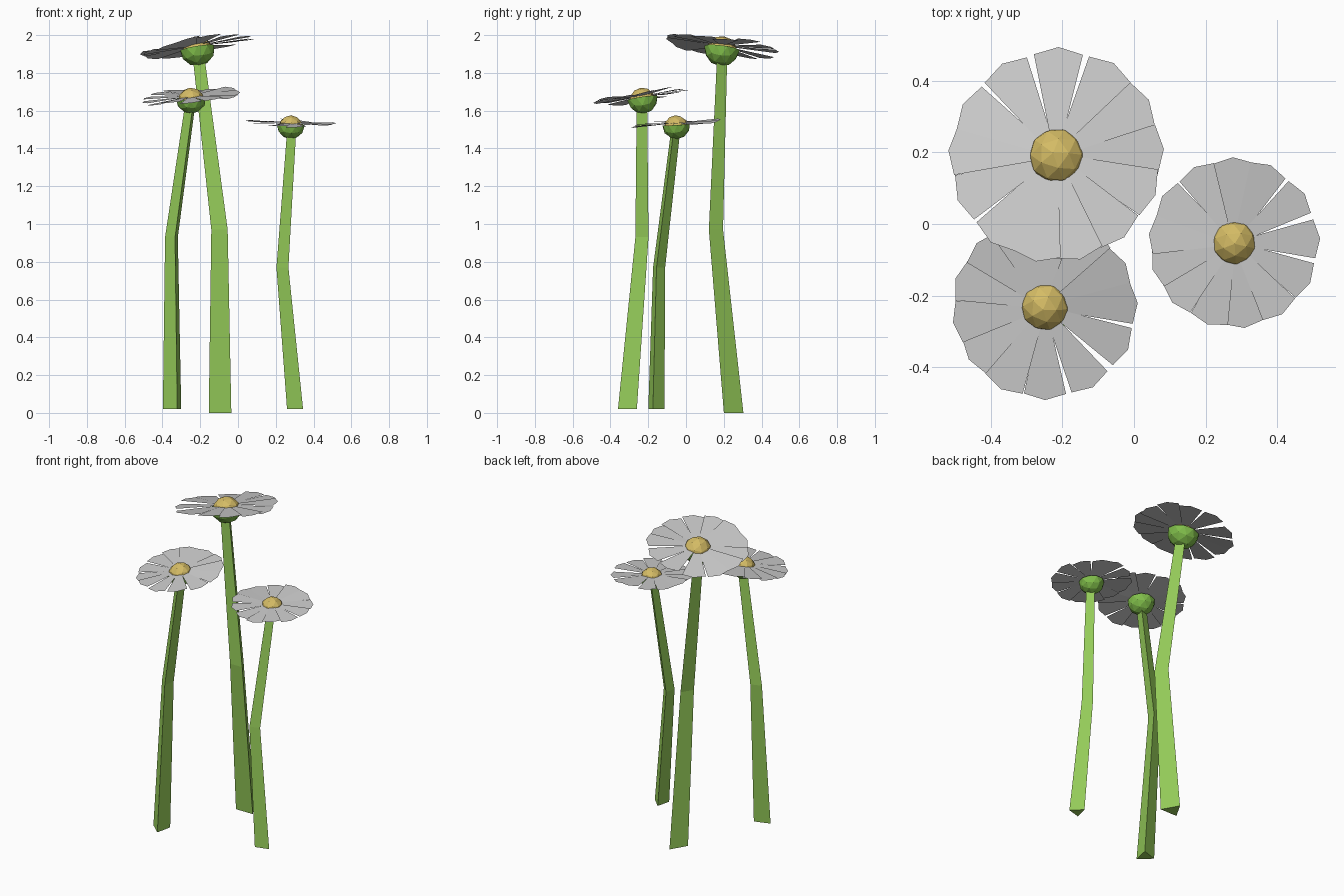
import bpy, bmesh, math, random
from mathutils import Vector, Matrix

if "Cube" in bpy.data.objects:
    bpy.data.objects.remove(bpy.data.objects["Cube"])


def material(name, rgb):
    m = bpy.data.materials.new(name)
    m.diffuse_color = (*rgb, 1)
    m.use_nodes = True
    m.node_tree.nodes["Principled BSDF"].inputs["Base Color"].default_value = m.diffuse_color
    return m


STEM = material("stem_green", (0.30, 0.60, 0.10))
CUP = material("cup_green", (0.22, 0.52, 0.07))
GOLD = material("yellow", (0.66, 0.50, 0.13))


def make_object(name, bm, mat=None, matrix=None):
    mesh = bpy.data.meshes.new(name)
    bm.to_mesh(mesh)
    bm.free()
    ob = bpy.data.objects.new(name, mesh)
    bpy.context.collection.objects.link(ob)
    if mat:
        mesh.materials.append(mat)
    if matrix:
        ob.matrix_world = matrix
    return ob


# Three-sided stem lofted through rings of (x, y, z, radius)
def stem(name, rings, turn):
    bm = bmesh.new()
    loops = []
    for x, y, z, r in rings:
        angles = [math.radians(turn + 120 * i) for i in range(3)]
        loops.append([bm.verts.new((x + r * math.cos(a), y + r * math.sin(a), z)) for a in angles])
    for lo, hi in zip(loops, loops[1:]):
        for i in range(3):
            j = (i + 1) % 3
            bm.faces.new((lo[i], lo[j], hi[j], hi[i]))
    bm.faces.new(loops[0][::-1])
    bm.faces.new(loops[-1])
    make_object(name, bm, STEM)


# Ring of flat petals, unevenly spread and each slightly rolled
PETAL_ANGLES = [89, 58, 30, 3, -22, -50, -76, -100, -127, -156, 177, 151, 121]
HALF = [(0.03, 0.012), (0.15, 0.039), (0.283, 0.069)]
OUTLINE = [(r, -w) for r, w in HALF] + [(0.304, 0)] + [(r, w) for r, w in HALF[::-1]]


def petals(name, matrix):
    rng = random.Random(4)
    bm = bmesh.new()
    for angle in PETAL_ANGLES:
        turn = (Matrix.Rotation(math.radians(angle), 4, 'Z')
                @ Matrix.Rotation(rng.uniform(-0.04, 0.04), 4, 'Y')
                @ Matrix.Rotation(rng.uniform(0.02, 0.12), 4, 'X'))
        bm.faces.new([bm.verts.new(turn @ Vector((x, y, 0))) for x, y in OUTLINE])
    make_object(name, bm, None, matrix)


# Faceted ball cut at the petal plane, keeping the upper or lower part
def half_ball(name, radius, drop, keep_top, mat, matrix):
    bm = bmesh.new()
    bmesh.ops.create_icosphere(bm, subdivisions=2, radius=radius,
                               matrix=Matrix.Translation((0, 0, -drop)))
    bmesh.ops.bisect_plane(bm, geom=bm.verts[:] + bm.edges[:] + bm.faces[:],
                           plane_co=(0, 0, -0.012), plane_no=(0, 0, 1),
                           clear_outer=not keep_top, clear_inner=keep_top)
    make_object(name, bm, mat, matrix)


# name, stem rings, stem turn, head centre, slopes in x and y, spin, scale
FLOWERS = [
    ("tall", [(-0.095, 0.235, 0, 0.069), (-0.098, 0.146, 0.97, 0.05),
              (-0.208, 0.182, 1.88, 0.036)], 90,
     (-0.218, 0.192, 1.943), (0.16, -0.13), 0, 1.0),
    ("left", [(-0.34, -0.304, 0.02, 0.059), (-0.346, -0.229, 0.93, 0.041),
              (-0.25, -0.23, 1.62, 0.033)], 48,
     (-0.25, -0.233, 1.677), (0.09, 0.15), -148, 0.86),
    ("right", [(0.295, -0.163, 0.02, 0.051), (0.23, -0.147, 0.77, 0.038),
               (0.279, -0.06, 1.48, 0.029)], 106,
     (0.28, -0.053, 1.535), (-0.03, 0.06), -86, 0.79),
]

for name, rings, turn, centre, (sx, sy), spin, size in FLOWERS:
    tilt = Vector((0, 0, 1)).rotation_difference(Vector((-sx, -sy, 1)).normalized())
    head = (Matrix.Translation(centre) @ tilt.to_matrix().to_4x4()
            @ Matrix.Rotation(math.radians(spin), 4, 'Z') @ Matrix.Scale(size, 4))
    stem(name + "_stem", rings, turn)
    petals(name + "_petals", head)
    half_ball(name + "_flower_centre", 0.082, 0.03, True, GOLD, head)
    half_ball(name + "_flower_cup", 0.094, 0.015, False, CUP, head)
